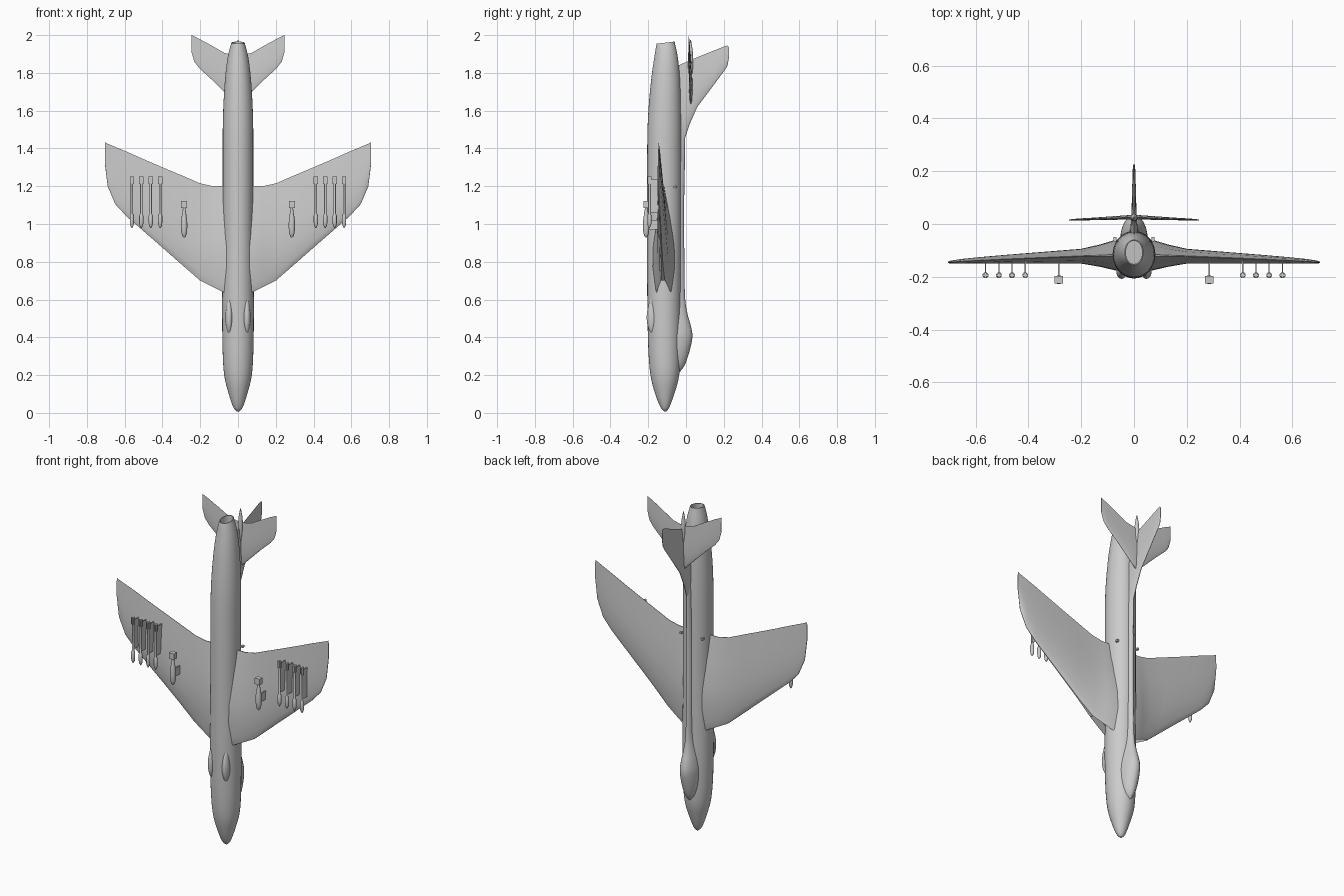
import bpy, bmesh, math
from mathutils import Vector

if "Cube" in bpy.data.objects:
    bpy.data.objects.remove(bpy.data.objects["Cube"])

grey = bpy.data.materials.new("airframe_grey")
grey.diffuse_color = (0.6, 0.6, 0.6, 1)
grey.use_nodes = True
grey.node_tree.nodes["Principled BSDF"].inputs["Base Color"].default_value = grey.diffuse_color


def finish(name, bm, angle=35):
    bmesh.ops.recalc_face_normals(bm, faces=bm.faces)
    me = bpy.data.meshes.new(name)
    bm.to_mesh(me)
    bm.free()
    me.materials.append(grey)
    ob = bpy.data.objects.new(name, me)
    bpy.context.collection.objects.link(ob)
    bpy.ops.object.select_all(action='DESELECT')
    ob.select_set(True)
    bpy.context.view_layer.objects.active = ob
    bpy.ops.object.shade_smooth_by_angle(angle=math.radians(angle))
    return ob


def loft(rings):
    """Skin a list of closed rings and cap both ends."""
    bm = bmesh.new()
    vs = [[bm.verts.new(p) for p in r] for r in rings]
    n = len(vs[0])
    for a, b in zip(vs, vs[1:]):
        for i in range(n):
            j = (i + 1) % n
            bm.faces.new((a[i], a[j], b[j], b[i]))
    bm.faces.new(vs[0])
    bm.faces.new(vs[-1])
    bmesh.ops.recalc_face_normals(bm, faces=bm.faces)
    return bm


def oval(cx, cy, z, rx, ry, n=32):
    return [(cx + rx * math.cos(2 * math.pi * i / n),
             cy + ry * math.sin(2 * math.pi * i / n), z) for i in range(n)]


def smooth_rows(rows, steps=4):
    """Catmull-Rom interpolation between rows of numbers."""
    out = []
    for i in range(len(rows) - 1):
        p = [rows[max(i - 1, 0)], rows[i], rows[i + 1], rows[min(i + 2, len(rows) - 1)]]
        for s in range(steps):
            t = s / steps
            out.append([0.5 * (2 * b + (c - a) * t + (2 * a - 5 * b + 4 * c - d) * t * t
                        + (3 * b - a - 3 * c + d) * t ** 3) for a, b, c, d in zip(*p)])
    return out + [list(rows[-1])]


CHORD = [0, .02, .08, .25, .45, .7, 1]


def foil(place, le, te, h, lip=.15):
    """Aerofoil ring running from nose z=le to tail z=te, half thickness h."""
    f = [lip, max(lip + .08, .4), max(lip + .15, .7), 1, .95, .6, .05]
    up = [place(le + (te - le) * t, h * k) for t, k in zip(CHORD, f)]
    lo = [place(le + (te - le) * t, -h * k) for t, k in zip(CHORD, f)]
    return up[::-1] + lo


def both_sides(rows):
    return [(-r[0],) + tuple(r[1:]) for r in rows[::-1] if r[0] > 0] + rows


# Fuselage: z, half width, lowest y, highest y
body = [(0.008, .006, -.116, -.104), (.03, .025, -.135, -.088), (.1, .049, -.163, -.062),
        (.2, .073, -.188, -.036), (.35, .082, -.2, -.029), (.6, .084, -.205, -.028),
        (.9, .081, -.206, -.026), (1.3, .081, -.206, -.026), (1.55, .08, -.202, -.026),
        (1.75, .07, -.186, -.031), (1.88, .055, -.168, -.043), (1.96, .035, -.155, -.06)]
rings = [oval(0, (a + b) / 2, z, w, (b - a) / 2) for z, w, a, b in smooth_rows(body)]
rings[-1] = [(x, y, z + .12 * (y + .108)) for x, y, z in rings[-1]]
bm = loft(rings)
end = max(bm.faces, key=lambda f: f.calc_center_median().z)
bmesh.ops.inset_region(bm, faces=[end], thickness=.004)
inner = bmesh.ops.extrude_face_region(bm, geom=[end])
moved = [v for v in inner['geom'] if isinstance(v, bmesh.types.BMVert)]
bmesh.ops.translate(bm, verts=moved, vec=(0, 0, -.08))
bmesh.ops.delete(bm, geom=[end], context='FACES_ONLY') if end.is_valid else None
finish("fuselage", bm)

# Canopy running into the dorsal spine: z, half width, top y
hump = [(.215, .008, -.035), (.25, .032, -.008), (.32, .048, .017), (.4, .052, .034),
        (.46, .046, .026), (.52, .036, .009), (.6, .025, -.004), (.75, .022, -.008),
        (1.1, .022, -.01), (1.45, .018, -.004), (1.62, .006, -.012)]
finish("canopy_and_spine", loft([oval(0, -.06, z, w, t + .06, 24) for z, w, t in smooth_rows(hump)]))

# Main wing with root intakes: x, leading z, trailing z, y, half thickness, lip
wing = [(0, .6, 1.2, -.118, .06, .65), (.07, .635, 1.2, -.118, .058, .65),
        (.13, .665, 1.2, -.12, .042, .6), (.2, .70, 1.215, -.122, .028, .35),
        (.3, .787, 1.258, -.126, .024, .15), (.4, .875, 1.3, -.13, .02, .15),
        (.5, .962, 1.343, -.134, .016, .15), (.59, 1.04, 1.383, -.138, .012, .15),
        (.65, 1.105, 1.408, -.141, .009, .15), (.69, 1.2, 1.425, -.144, .006, .15),
        (.705, 1.32, 1.433, -.145, .003, .15)]
bm = loft([foil(lambda z, o, x=x, y=y: (x, y + o, z), a, b, h, lip)
           for x, a, b, y, h, lip in both_sides(wing)])
for s in (-1, 1):
    mouth = []
    for f in bm.faces:
        c = f.calc_center_median()
        if .06 < c.x * s < .2 and c.z < .7 and abs(c.y + .12) < .006 and f.normal.z < -.3:
            mouth.append(f)
    if mouth:
        bmesh.ops.inset_region(bm, faces=mouth, thickness=.004)
        bmesh.ops.translate(bm, verts=list({v for f in mouth for v in f.verts}), vec=(0, 0, .06))
finish("main_wing", bm)

# Tailplane
tail = [(0, 1.625, 1.89, .026, .009), (.07, 1.695, 1.905, .023, .007), (.14, 1.765, 1.945, .02, .005),
        (.205, 1.825, 1.98, .017, .004), (.232, 1.86, 1.993, .016, .003), (.246, 1.91, 2.0, .015, .002)]
finish("tailplane", loft([foil(lambda z, o, x=x, y=y: (x, y + o, z), a, b, h)
                          for x, a, b, y, h in both_sides(tail)]))

# Tail fin: y, leading z, trailing z, half thickness
fin = [(-.06, 1.42, 1.83, .013), (-.01, 1.44, 1.853, .013), (.02, 1.53, 1.866, .011), (.06, 1.62, 1.883, .009),
       (.14, 1.727, 1.915, .007), (.205, 1.814, 1.941, .005), (.22, 1.838, 1.945, .004), (.227, 1.88, 1.935, .002)]
finish("tail_fin", loft([foil(lambda z, o, y=y: (o, y, z), a, b, h) for y, a, b, h in fin]))

# Bullet fairing where the tailplane meets the fin
pts = [(1.74, .002), (1.79, .01), (1.86, .014), (1.92, .011), (1.975, .002)]
finish("tail_bullet", loft([oval(0, .024, z, r, r, 16) for z, r in smooth_rows(pts)]))


def lathe(name, x, y, pts, n=12):
    return finish(name, loft([oval(x, y, z, r, r, n) for z, r in pts]))


def box(name, x0, x1, y0, y1, z0, z1):
    bm = bmesh.new()
    bmesh.ops.create_cube(bm, size=1)
    for v in bm.verts:
        v.co = Vector(((x0 + x1) / 2 + v.co.x * (x1 - x0), (y0 + y1) / 2 + v.co.y * (y1 - y0),
                       (z0 + z1) / 2 + v.co.z * (z1 - z0)))
    return finish(name, bm)


for s, side in ((-1, "left"), (1, "right")):
    # Belly blister
    pts = [(.418, .05), (.435, .5), (.47, .9), (.51, 1), (.55, .85), (.59, .5), (.622, .05)]
    finish(side + "_blister", loft([oval(s * .047, -.178, z, .02 * k, .03 * k, 20)
                                    for z, k in smooth_rows(pts)]))
    # Small probe on the upper fuselage
    box(side + "_probe", s * .072 - .006, s * .072 + .006, -.066, -.05, 1.19, 1.202)
    # Bomb with strut and boxed tail
    bx, by = s * .285, -.211
    lathe(side + "_bomb", bx, by, [(.928, .003), (.937, .010), (.955, .015), (.985, .017), (1.02, .016),
                                   (1.06, .010), (1.085, .006), (1.11, .005)], 16)
    box(side + "_bomb_tail", bx - .016, bx + .016, by - .014, by + .014, 1.086, 1.122)
    box(side + "_bomb_strut", bx - .003, bx + .003, by, -.135, .97, 1.02)
    # Rockets on thin rails
    for i in range(4):
        rx, ry = s * (.412 + .05 * i), -.194
        tag = f"{side}_rocket_{i + 1}"
        lathe(tag, rx, ry, [(.978, .002), (.992, .009), (1.005, .011), (1.045, .011), (1.055, .006),
                            (1.25, .006)])
        box(tag + "_fins_a", rx - .011, rx + .011, ry - .004, ry + .004, 1.212, 1.252)
        box(tag + "_fins_b", rx - .004, rx + .004, ry - .011, ry + .011, 1.212, 1.252)
        box(tag + "_rail", rx - .002, rx + .002, ry, -.138, 1.06, 1.235)
